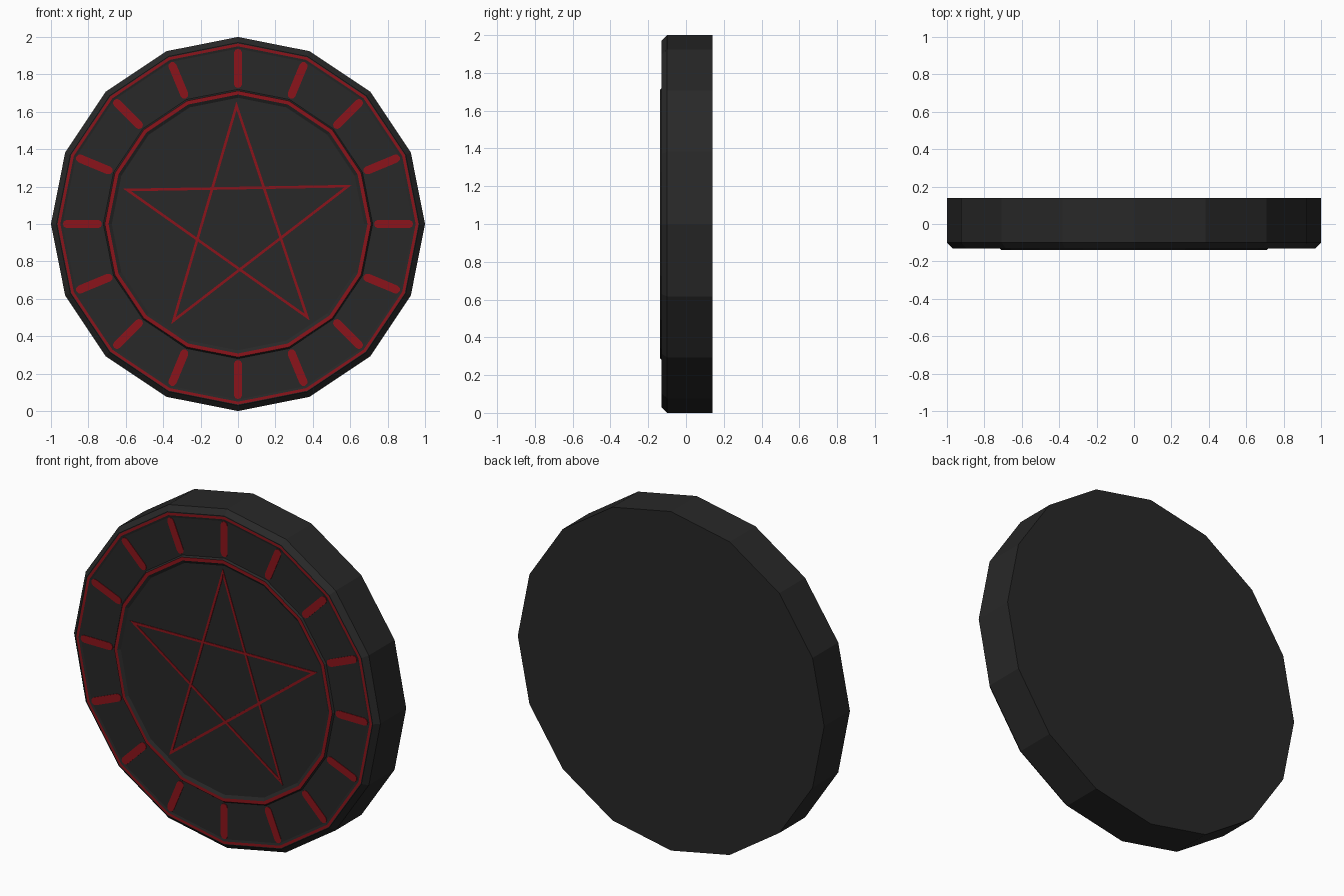
import bpy, bmesh
from math import sin, cos, pi
from mathutils import Vector

if "Cube" in bpy.data.objects:
    bpy.data.objects.remove(bpy.data.objects["Cube"])

SIDES = 16
CENTRE = 1.0


def material(name, rgb):
    m = bpy.data.materials.new(name)
    m.diffuse_color = (*rgb, 1)
    m.use_nodes = True
    m.node_tree.nodes["Principled BSDF"].inputs["Base Color"].default_value = m.diffuse_color
    return m


dark = material("charcoal", (0.021, 0.021, 0.021))
red = material("dark_red", (0.26, 0.007, 0.011))


def finish(name, bm, mats):
    bmesh.ops.recalc_face_normals(bm, faces=bm.faces[:])
    me = bpy.data.meshes.new(name)
    bm.to_mesh(me)
    bm.free()
    for m in mats:
        me.materials.append(m)
    ob = bpy.data.objects.new(name, me)
    bpy.context.collection.objects.link(ob)


def prism(bm, pts, front, back):
    """Extrude an (x, z) outline between two y values."""
    f = [bm.verts.new((x, front, z)) for x, z in pts]
    b = [bm.verts.new((x, back, z)) for x, z in pts]
    bm.faces.new(f)
    bm.faces.new(b[::-1])
    for i in range(len(pts)):
        j = (i + 1) % len(pts)
        bm.faces.new((f[i], b[i], b[j], f[j]))


# Disc body: (radius, y, is the band to the next point red)
profile = [(1.0, 0.14, 0), (1.0, -0.10, 0), (0.97, -0.13, 0),
           (0.965, -0.13, 1), (0.95, -0.13, 0), (0.938, -0.127, 0),
           (0.72, -0.127, 0), (0.712, -0.138, 1), (0.692, -0.138, 0),
           (0.675, -0.128, 0)]
bm = bmesh.new()
rings = [[bm.verts.new((r * sin(2 * pi * i / SIDES), y, CENTRE + r * cos(2 * pi * i / SIDES)))
          for i in range(SIDES)] for r, y, _ in profile]
for k in range(len(rings) - 1):
    for i in range(SIDES):
        j = (i + 1) % SIDES
        f = bm.faces.new((rings[k][i], rings[k][j], rings[k + 1][j], rings[k + 1][i]))
        f.material_index = profile[k][2]
bm.faces.new(rings[0])
bm.faces.new(rings[-1])
finish("disc_body", bm, [dark, red])

# Radial tick marks with rounded ends
bm = bmesh.new()
hw, r0, r1 = 0.022, 0.727, 0.937
capsule = [(hw * cos(a), r1 - hw + hw * sin(a)) for a in (i * pi / 4 for i in range(5))]
capsule += [(hw * cos(a), r0 + hw + hw * sin(a)) for a in (pi + i * pi / 4 for i in range(5))]
for i in range(SIDES):
    a = 2 * pi * i / SIDES
    prism(bm, [(x * cos(a) + z * sin(a), CENTRE + z * cos(a) - x * sin(a))
               for x, z in capsule], -0.13, -0.125)
finish("tick_marks", bm, [red])

# Star lines, mitred at the five tips
tips = [Vector(p) for p in ((-0.008, 1.632), (0.37, 0.502), (-0.592, 1.182),
                            (0.588, 1.202), (-0.345, 0.483))]
half = 0.007
bm = bmesh.new()


def mitre(i):
    a = (tips[i] - tips[i - 1]).normalized()
    b = (tips[(i + 1) % 5] - tips[i]).normalized()
    n = Vector((-a.y, a.x)) + Vector((-b.y, b.x))
    n.normalize()
    return n * half / n.dot(Vector((-a.y, a.x)))


for i in range(5):
    j = (i + 1) % 5
    p, q, mp, mq = tips[i], tips[j], mitre(i), mitre(j)
    prism(bm, [p + mp, q + mq, q - mq, p - mp], -0.131 - 0.0002 * i, -0.126)
finish("star_lines", bm, [red])
